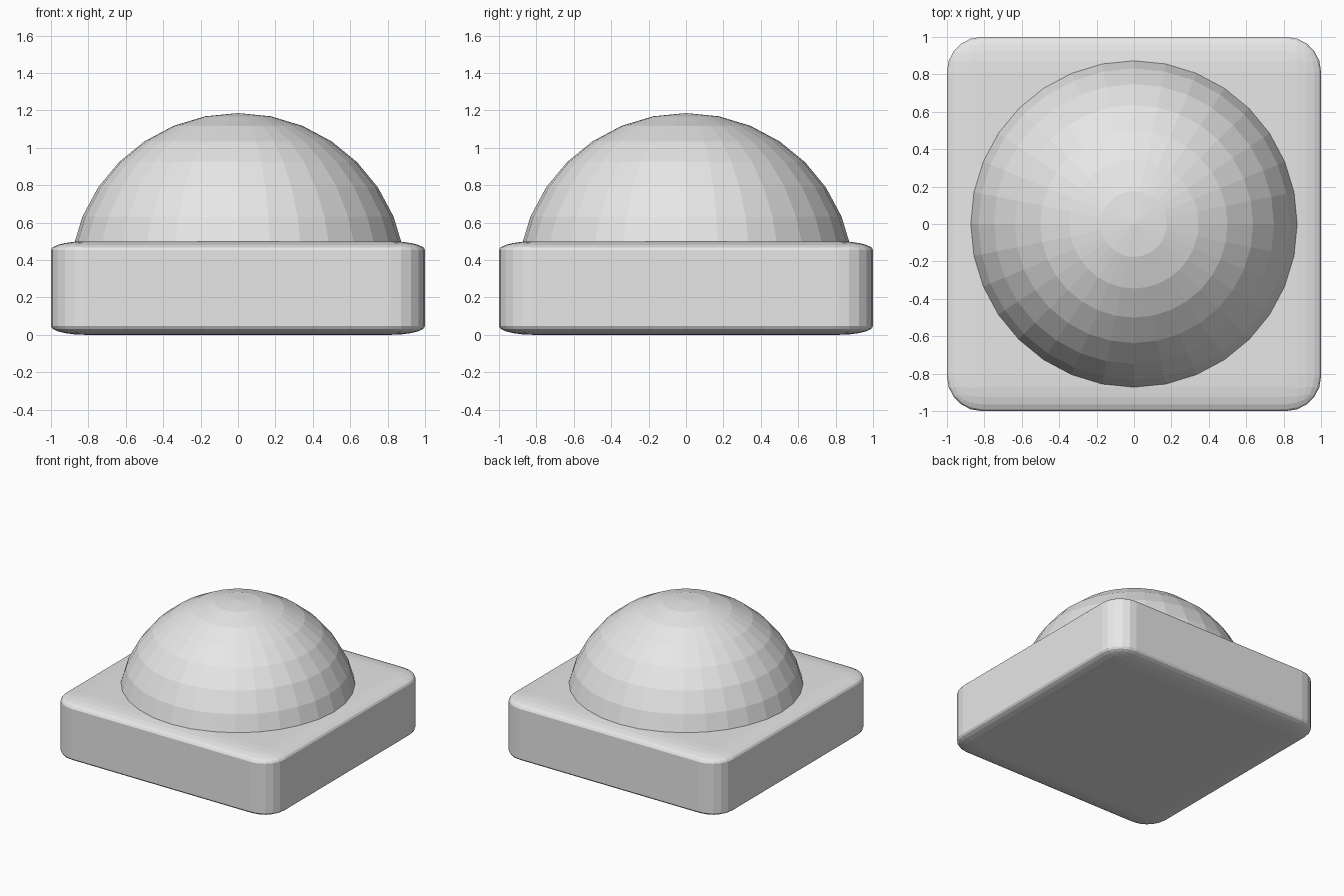
import bpy
import bmesh

cube = bpy.data.objects.get("Cube")
if cube:
    bpy.data.objects.remove(cube, do_unlink=True)

# Single grey material
grey = bpy.data.materials.new("light grey")
grey.use_nodes = True
colour = (0.8, 0.8, 0.8, 1.0)
grey.diffuse_color = colour
grey.node_tree.nodes["Principled BSDF"].inputs["Base Color"].default_value = colour


def add_part(name, bm, location, scale):
    """Turn a bmesh into a flat-shaded object."""
    mesh = bpy.data.meshes.new(name)
    bm.to_mesh(mesh)
    bm.free()
    mesh.materials.append(grey)
    part = bpy.data.objects.new(name, mesh)
    part.location = location
    part.scale = scale
    bpy.context.collection.objects.link(part)
    return part


# Square base: a bevelled cube flattened to a quarter of its height
bm = bmesh.new()
bmesh.ops.create_cube(bm, size=2)
base = add_part("square_base", bm, (0, 0, 0.25), (1, 1, 0.25))
bevel = base.modifiers.new("rounded_edges", "BEVEL")
bevel.width = 0.185
bevel.segments = 5

# Dome: upper half of a faceted sphere, its rim sunk into the base
bm = bmesh.new()
bmesh.ops.create_uvsphere(bm, u_segments=32, v_segments=16, radius=0.9)
lower = [v for v in bm.verts if v.co.z < -0.01]
bmesh.ops.delete(bm, geom=lower, context="VERTS")
rim = [e for e in bm.edges if e.is_boundary]
bmesh.ops.contextual_create(bm, geom=rim)
bmesh.ops.recalc_face_normals(bm, faces=bm.faces)
add_part("dome", bm, (0, 0, 0.29), (1, 1, 0.995))
